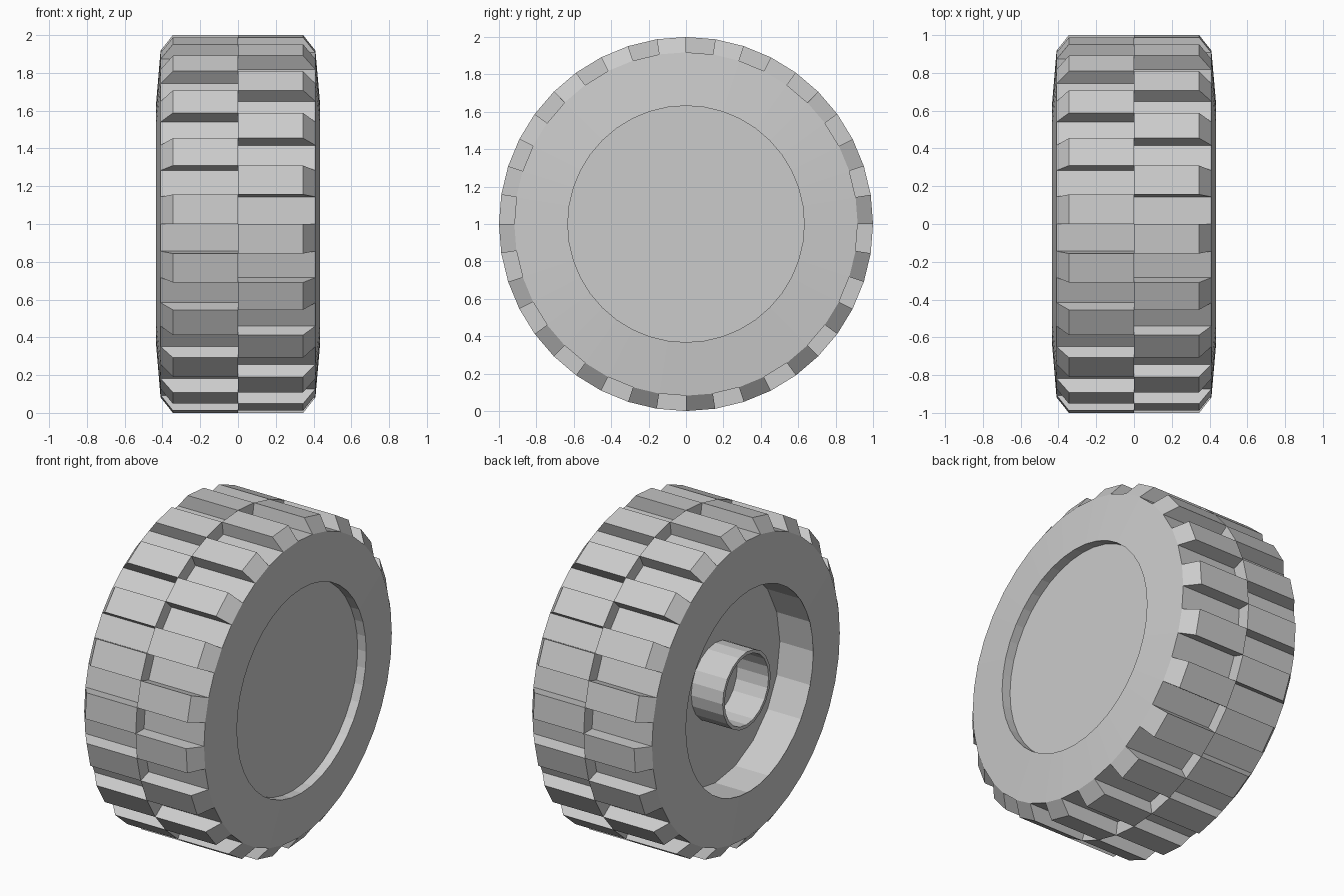
import bpy, bmesh
from math import cos, sin, radians

cube = bpy.data.objects.get("Cube")
if cube:
    bpy.data.objects.remove(cube, do_unlink=True)

GREY = (0.6, 0.6, 0.6, 1)
mat = bpy.data.materials.new("light grey")
mat.use_nodes = True
mat.diffuse_color = GREY
mat.node_tree.nodes["Principled BSDF"].inputs["Base Color"].default_value = GREY

STEP = 9            # degrees per tread segment
R_FLOOR = 0.918     # radius of the groove floor


def point(x, r, deg):
    """Point at radius r around the axle, which lies along x."""
    t = radians(deg)
    return (x, r * cos(t), 1 + r * sin(t))


def finish(name, bm):
    mesh = bpy.data.meshes.new(name)
    bm.to_mesh(mesh)
    bm.free()
    mesh.materials.append(mat)
    obj = bpy.data.objects.new(name, mesh)
    bpy.context.collection.objects.link(obj)
    return obj


def lathe(name, profile, sides):
    """Turn an (x, radius) profile around the axle."""
    bm = bmesh.new()
    rings = [[bm.verts.new(point(x, r, 360 * k / sides)) for x, r in profile]
             for k in range(sides)]
    for k, ring in enumerate(rings):
        nxt = rings[(k + 1) % sides]
        for i in range(len(profile) - 1):
            bm.faces.new((ring[i], ring[i + 1], nxt[i + 1], nxt[i]))
    bmesh.ops.remove_doubles(bm, verts=bm.verts, dist=1e-5)
    return finish(name, bm)


def tread(name, side, start):
    """Ring of chamfered lugs on one half of the tyre."""
    section = [(0, 0.9), (0, 1), (0.345, 1), (0.41, R_FLOOR), (0.4, 0.9)]
    bm = bmesh.new()
    for a in range(start, 360, 2 * STEP):
        ends = [[bm.verts.new(point(side * x, r, d)) for x, r in section]
                for d in (a, a + STEP)]
        n = len(section)
        for i in range(n):
            j = (i + 1) % n
            bm.faces.new((ends[0][i], ends[0][j], ends[1][j], ends[1][i]))
        for end in ends:
            bm.faces.new(end)
    bmesh.ops.recalc_face_normals(bm, faces=bm.faces)
    return finish(name, bm)


# Tyre body with a shallow dished disc on the outer side
lathe("tyre_body", [(0.377, 0), (0.377, 0.632), (0.435, 0.632),
                    (0.41, R_FLOOR), (-0.41, R_FLOOR), (-0.435, 0.622)], 40)

# Deep recess on the inner side, with a hollow hub
lathe("inner_recess", [(-0.434, 0.632), (-0.2, 0.632), (-0.2, 0)], 20)
lathe("axle_hub", [(-0.2, 0.235), (-0.415, 0.235),
                   (-0.415, 0.215), (-0.2, 0.215)], 20)

# Two staggered rows of lugs
tread("outer_tread", 1, 0)
tread("inner_tread", -1, STEP)
